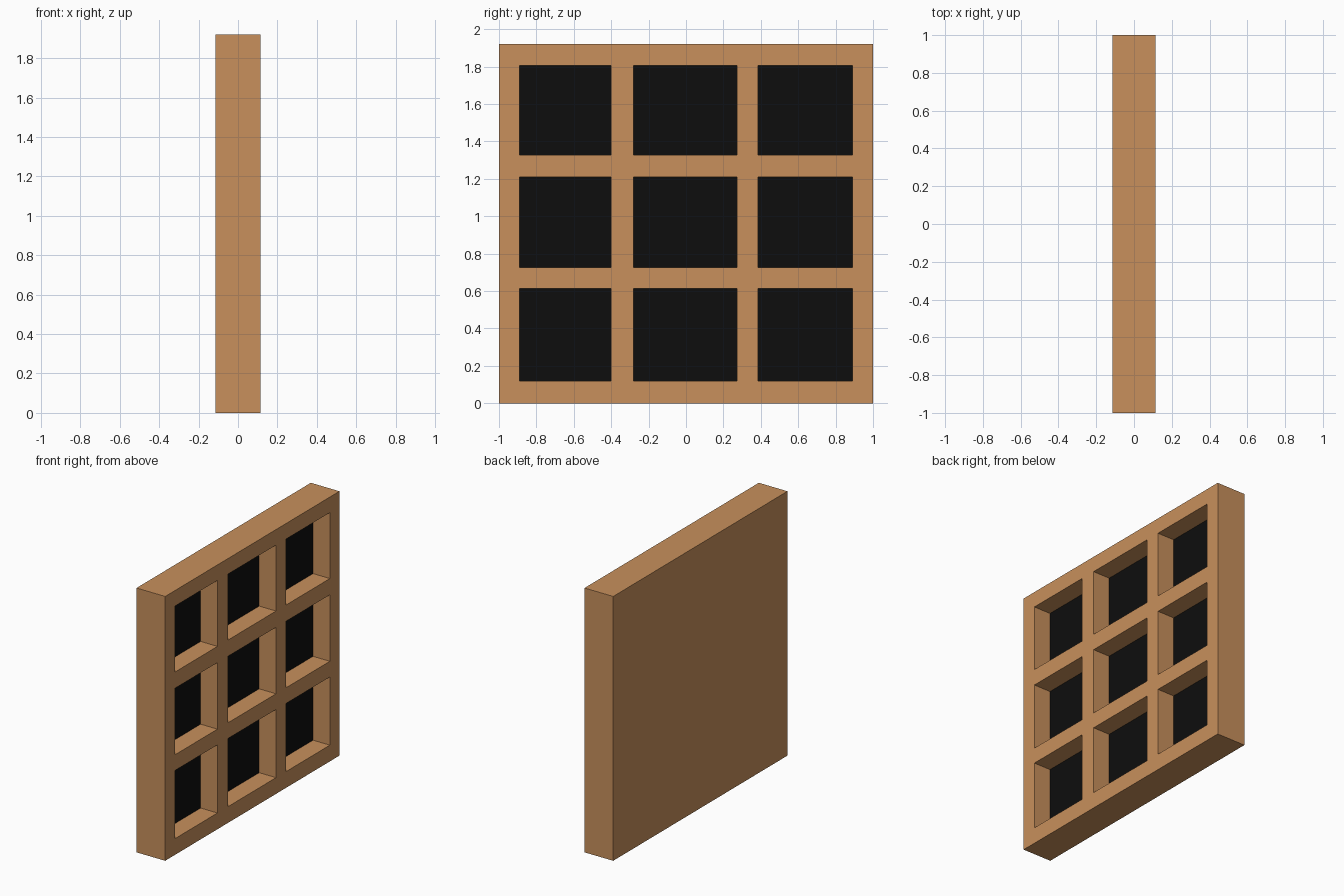
import bpy, bmesh
from mathutils import Vector

if "Cube" in bpy.data.objects:
    bpy.data.objects.remove(bpy.data.objects["Cube"])

FRONT, BACK, PANEL = 0.115, -0.115, -0.02
YS = [-1.0, -0.89, -0.40, -0.28, 0.272, 0.384, 0.89, 1.0]
ZS = [0.0, 0.118, 0.613, 0.727, 1.21, 1.328, 1.807, 1.92]


def material(name, colour):
    mat = bpy.data.materials.new(name)
    mat.diffuse_color = colour
    mat.use_nodes = True
    mat.node_tree.nodes["Principled BSDF"].inputs["Base Color"].default_value = mat.diffuse_color
    return mat


def add_object(name, bm, mat):
    mesh = bpy.data.meshes.new(name)
    bm.to_mesh(mesh)
    bm.free()
    mesh.materials.append(mat)
    obj = bpy.data.objects.new(name, mesh)
    bpy.context.collection.objects.link(obj)
    return obj


wood = material("wood", (0.58, 0.28, 0.107, 1))
black = material("black", (0.004, 0.004, 0.004, 1))

# Frame: front lattice, with each opening extruded inward as a pocket
bm = bmesh.new()
v = [[bm.verts.new((FRONT, y, z)) for z in ZS] for y in YS]
cells = []
for i in range(len(YS) - 1):
    for j in range(len(ZS) - 1):
        face = bm.faces.new((v[i][j], v[i + 1][j], v[i + 1][j + 1], v[i][j + 1]))
        if i % 2 and j % 2:
            cells.append(face)
rim = [e for e in bm.edges if e.is_boundary]

# Outer sides and solid back
sides = bmesh.ops.extrude_edge_only(bm, edges=rim)["geom"]
back_verts = [g for g in sides if isinstance(g, bmesh.types.BMVert)]
bmesh.ops.translate(bm, verts=back_verts, vec=Vector((BACK - FRONT, 0, 0)))
back_edges = [e for e in bm.edges if e.is_boundary]
bmesh.ops.contextual_create(bm, geom=back_edges)

# Pocket walls, left open where the dark panels sit
for face in cells:
    pocket = bmesh.ops.extrude_face_region(bm, geom=[face])["geom"]
    bmesh.ops.translate(bm, vec=Vector((PANEL - FRONT, 0, 0)),
                        verts=[g for g in pocket if isinstance(g, bmesh.types.BMVert)])
    floor = [g for g in pocket if isinstance(g, bmesh.types.BMFace)]
    if face.is_valid:
        bm.faces.remove(face)
    bmesh.ops.delete(bm, geom=[f for f in floor if abs(f.normal.x) > 0.9
                               or all(abs(w.co.x - PANEL) < 1e-5 for w in f.verts)],
                     context="FACES_ONLY")
bmesh.ops.recalc_face_normals(bm, faces=bm.faces[:])
bmesh.ops.dissolve_limit(bm, angle_limit=0.01, verts=bm.verts[:], edges=bm.edges[:])
add_object("shelf_frame", bm, wood)

# Dark panels closing the nine compartments
for i in range(1, 7, 2):
    for j in range(1, 7, 2):
        bm = bmesh.new()
        bm.faces.new([bm.verts.new((PANEL, y, z)) for y, z in (
            (YS[i], ZS[j]), (YS[i + 1], ZS[j]),
            (YS[i + 1], ZS[j + 1]), (YS[i], ZS[j + 1]))])
        add_object(f"compartment_back_{i // 2 + 1}_{j // 2 + 1}", bm, black)
